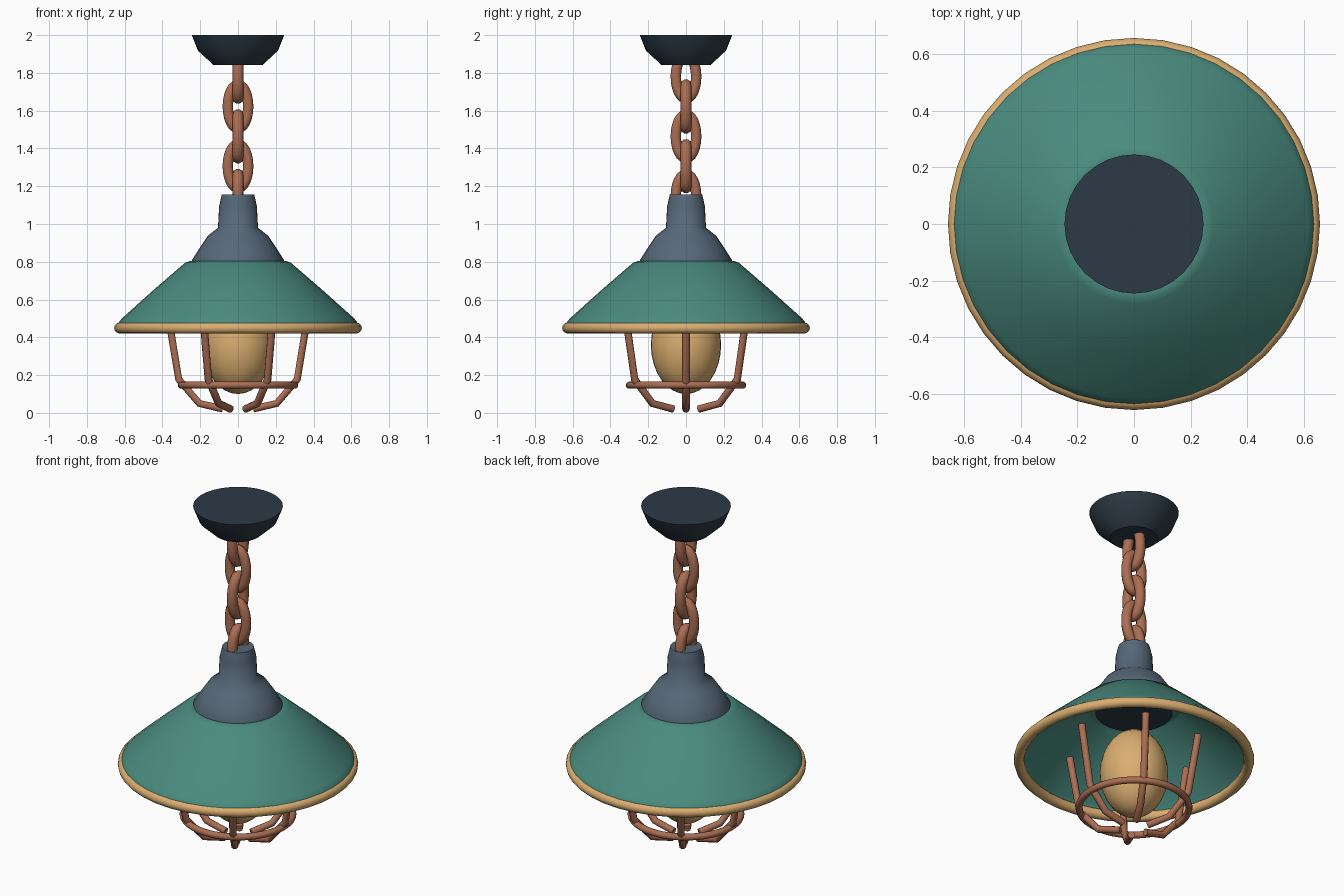
import bpy
import math

cube = bpy.data.objects.get("Cube")
if cube:
    bpy.data.objects.remove(cube, do_unlink=True)


def make_material(name, hex_code):
    # Convert the sRGB hex code to linear values
    rgb = [int(hex_code[i:i + 2], 16) / 255 for i in (0, 2, 4)]
    color = [((c + 0.055) / 1.055) ** 2.4 for c in rgb] + [1.0]
    mat = bpy.data.materials.new(name)
    mat.use_nodes = True
    mat.diffuse_color = color
    bsdf = mat.node_tree.nodes["Principled BSDF"]
    bsdf.inputs["Base Color"].default_value = color
    bsdf.inputs["Roughness"].default_value = 0.6
    return mat


GREEN = make_material("green_enamel", "4A8B7F")
TAN = make_material("warm_tan", "DAAE70")
COPPER = make_material("copper", "AB6E53")
SLATE = make_material("slate_blue", "566878")
DARK = make_material("dark_navy", "2D3A46")


def select(obj):
    bpy.ops.object.select_all(action="DESELECT")
    obj.select_set(True)
    bpy.context.view_layer.objects.active = obj


def finish(obj, name, mat, angle=40):
    obj.name = name
    obj.data.materials.clear()
    obj.data.materials.append(mat)
    select(obj)
    bpy.ops.object.shade_smooth_by_angle(angle=math.radians(angle))
    return obj


def lathe(name, profile, mat, sides=32, capped=True, angle=40):
    """Spin a (radius, height) profile, listed top to bottom, about the z axis."""
    verts, faces = [], []
    for r, z in profile:
        for i in range(sides):
            a = math.tau * i / sides
            verts.append((r * math.cos(a), r * math.sin(a), z))
    for row in range(len(profile) - 1):
        for i in range(sides):
            j = (i + 1) % sides
            top, low = row * sides, (row + 1) * sides
            faces.append((top + i, low + i, low + j, top + j))
    if capped:
        faces.append(tuple(range(sides)))
        faces.append(tuple(reversed(range(len(verts) - sides, len(verts)))))
    mesh = bpy.data.meshes.new(name)
    mesh.from_pydata(verts, [], faces)
    obj = bpy.data.objects.new(name, mesh)
    bpy.context.collection.objects.link(obj)
    return finish(obj, name, mat, angle)


def tube(name, points, radius, mat, closed=False):
    """Round tube along a path, turned into a mesh."""
    curve = bpy.data.curves.new(name, "CURVE")
    curve.dimensions = "3D"
    curve.bevel_depth = radius
    curve.bevel_resolution = 3
    curve.use_fill_caps = True
    spline = curve.splines.new("POLY")
    spline.points.add(len(points) - 1)
    for p, co in zip(spline.points, points):
        p.co = (*co, 1.0)
    spline.use_cyclic_u = closed
    obj = bpy.data.objects.new(name, curve)
    bpy.context.collection.objects.link(obj)
    select(obj)
    bpy.ops.object.convert(target="MESH")
    return finish(bpy.context.view_layer.objects.active, name, mat, 50)


def ring(name, major, minor, z, mat):
    bpy.ops.mesh.primitive_torus_add(
        major_radius=major, minor_radius=minor, major_segments=40,
        minor_segments=12, location=(0, 0, z))
    return finish(bpy.context.object, name, mat, 50)


# Ceiling canopy
lathe("ceiling_canopy", [(0.245, 2.0), (0.212, 1.918), (0.13, 1.842)], DARK, angle=30)

# Chain: oval links, each turned a quarter from the last
for n in range(5):
    center = 1.78 - 0.158 * n
    path = []
    for i in range(24):
        a = math.tau * i / 24
        side, up = 0.054 * math.cos(a), center + 0.115 * math.sin(a)
        path.append((side, 0, up) if n % 2 else (0, side, up))
    tube(f"chain_link_{n + 1}", path, 0.029, COPPER, closed=True)

# Neck cap above the shade
lathe("neck_cap", [(0.086, 1.155), (0.1, 1.095), (0.106, 0.98), (0.16, 0.937),
                   (0.205, 0.87), (0.243, 0.81), (0.243, 0.797)], SLATE, angle=50)

# Lamp socket plate under the cap
lathe("socket_plate", [(0.212, 0.8), (0.212, 0.745)], DARK)

# Conical shade with a thin wall
shade = lathe("shade", [(0.2, 0.803), (0.255, 0.803), (0.28, 0.795), (0.45, 0.648),
                        (0.615, 0.5), (0.643, 0.465), (0.643, 0.45)],
              GREEN, sides=40, capped=False, angle=50)
wall = shade.modifiers.new("wall", "SOLIDIFY")
wall.thickness = 0.012
wall.offset = -1

# Rolled rim of the shade
ring("shade_rim", 0.627, 0.029, 0.449, TAN)

# Bulb
bpy.ops.mesh.primitive_uv_sphere_add(segments=32, ring_count=16, location=(0, 0, 0.36))
bulb = bpy.context.object
bulb.scale = (0.186, 0.186, 0.26)
finish(bulb, "bulb", TAN, 60)

# Guard cage: six bent bars and a hoop
bar_profile = [(0.372, 0.53), (0.314, 0.178), (0.205, 0.05), (0.08, 0.021)]
for n in range(6):
    a = math.tau * n / 6
    tube(f"cage_bar_{n + 1}",
         [(r * math.cos(a), r * math.sin(a), z) for r, z in bar_profile], 0.02, COPPER)
ring("cage_hoop", 0.3, 0.019, 0.147, COPPER)
